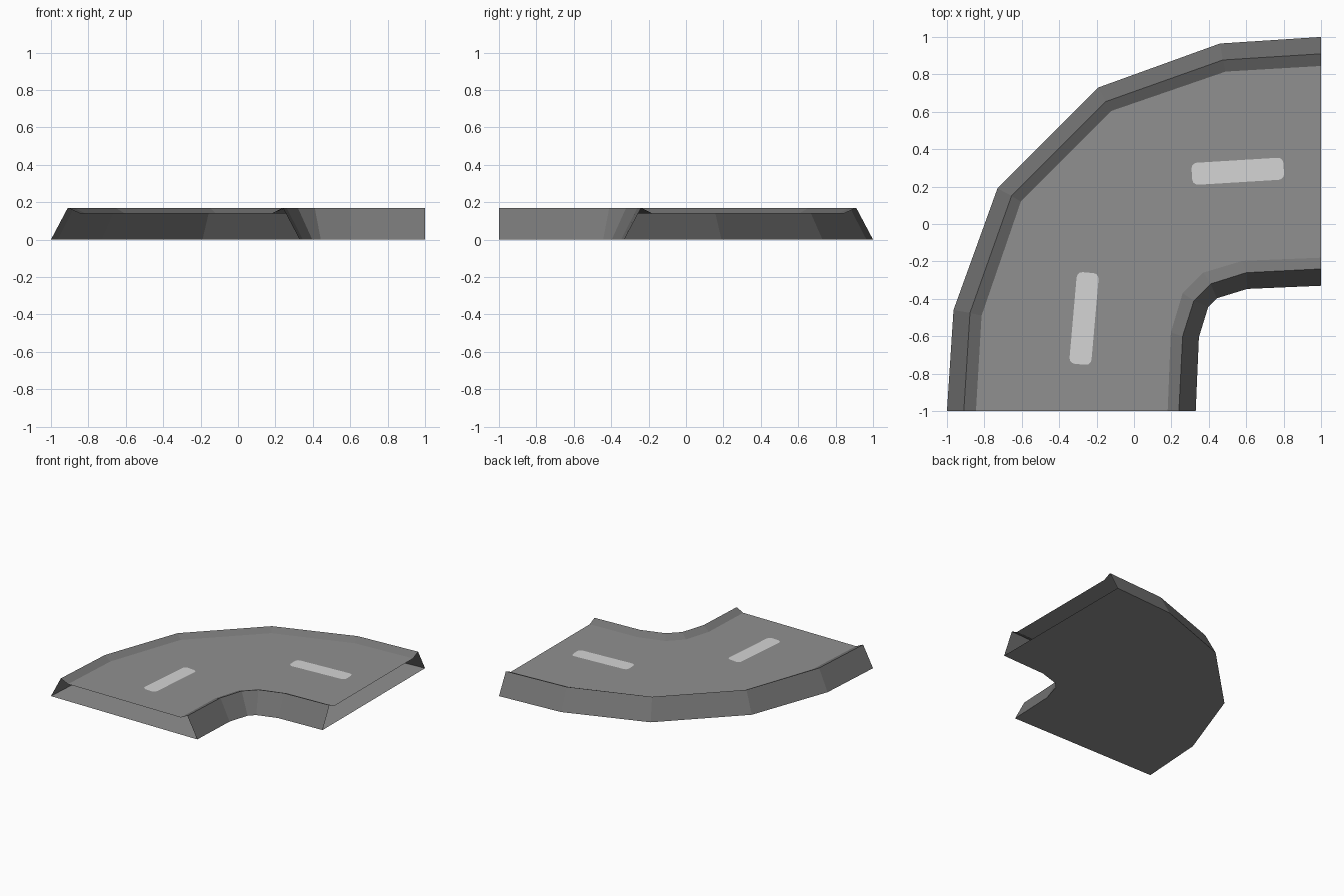
import bpy
import math

if "Cube" in bpy.data.objects:
    bpy.data.objects.remove(bpy.data.objects["Cube"])


def material(name, v):
    m = bpy.data.materials.new(name)
    m.diffuse_color = (v, v, v, 1)
    m.use_nodes = True
    m.node_tree.nodes["Principled BSDF"].inputs["Base Color"].default_value = m.diffuse_color
    return m


asphalt = material("asphalt grey", 0.28)
kerb = material("kerb dark grey", 0.18)
paint = material("pale road paint", 0.66)


def make_object(name, verts, faces, mats):
    me = bpy.data.meshes.new(name)
    me.from_pydata(verts, [], faces)
    for m in mats:
        me.materials.append(m)
    ob = bpy.data.objects.new(name, me)
    bpy.context.collection.objects.link(ob)
    return ob


# Half-paths of each profile corner (height, three plan points);
# the other half is a reflection across the bend's diagonal.
LINES = [
    (0.00, [(-1.0, -1), (-0.965, -0.46), (-0.73, 0.19)]),     # outer foot
    (0.17, [(-0.91, -1), (-0.877, -0.475), (-0.655, 0.15)]),  # outer ridge
    (0.14, [(-0.845, -1), (-0.815, -0.49), (-0.605, 0.12)]),  # outer road edge
    (0.14, [(0.18, -1), (0.197, -0.58), (0.26, -0.37)]),      # inner road edge
    (0.17, [(0.24, -1), (0.26, -0.60), (0.32, -0.41)]),       # inner ridge
    (0.00, [(0.33, -1), (0.347, -0.605), (0.397, -0.443)]),   # inner foot
]
paths = [[(x, y, z) for x, y in half] + [(-y, -x, z) for x, y in reversed(half)]
         for z, half in LINES]
n, stations = len(paths), len(paths[0])
verts = [paths[i][s] for s in range(stations) for i in range(n)]

# Curved road shell: open at both ends, closed underneath
faces, slots = [], []
for s in range(stations - 1):
    for i in range(n):
        j = (i + 1) % n
        faces.append((s * n + i, s * n + j, (s + 1) * n + j, (s + 1) * n + i))
        slots.append(0 if i in (2, 5) else 1)   # road deck and base are asphalt
road = make_object("curved_road", verts, faces, [asphalt, kerb])
road.data.polygons.foreach_set("material_index", slots)


# Painted lane dashes with rounded corners
def dash(name, cx, cy, angle, length=0.492, width=0.118, r=0.03):
    pts = []
    for k, (sx, sy) in enumerate([(1, 1), (-1, 1), (-1, -1), (1, -1)]):
        for t in range(4):
            a = math.radians(90 * k + 30 * t)
            pts.append((sx * (length / 2 - r) + r * math.cos(a),
                        sy * (width / 2 - r) + r * math.sin(a)))
    c, s = math.cos(angle), math.sin(angle)
    vs = [(cx + x * c - y * s, cy + x * s + y * c, 0.143) for x, y in pts]
    make_object(name, vs, [tuple(range(len(vs)))], [paint])


dash("lane_dash_right", 0.555, 0.282, math.radians(3.5))
dash("lane_dash_left", -0.267, -0.505, math.radians(85))
